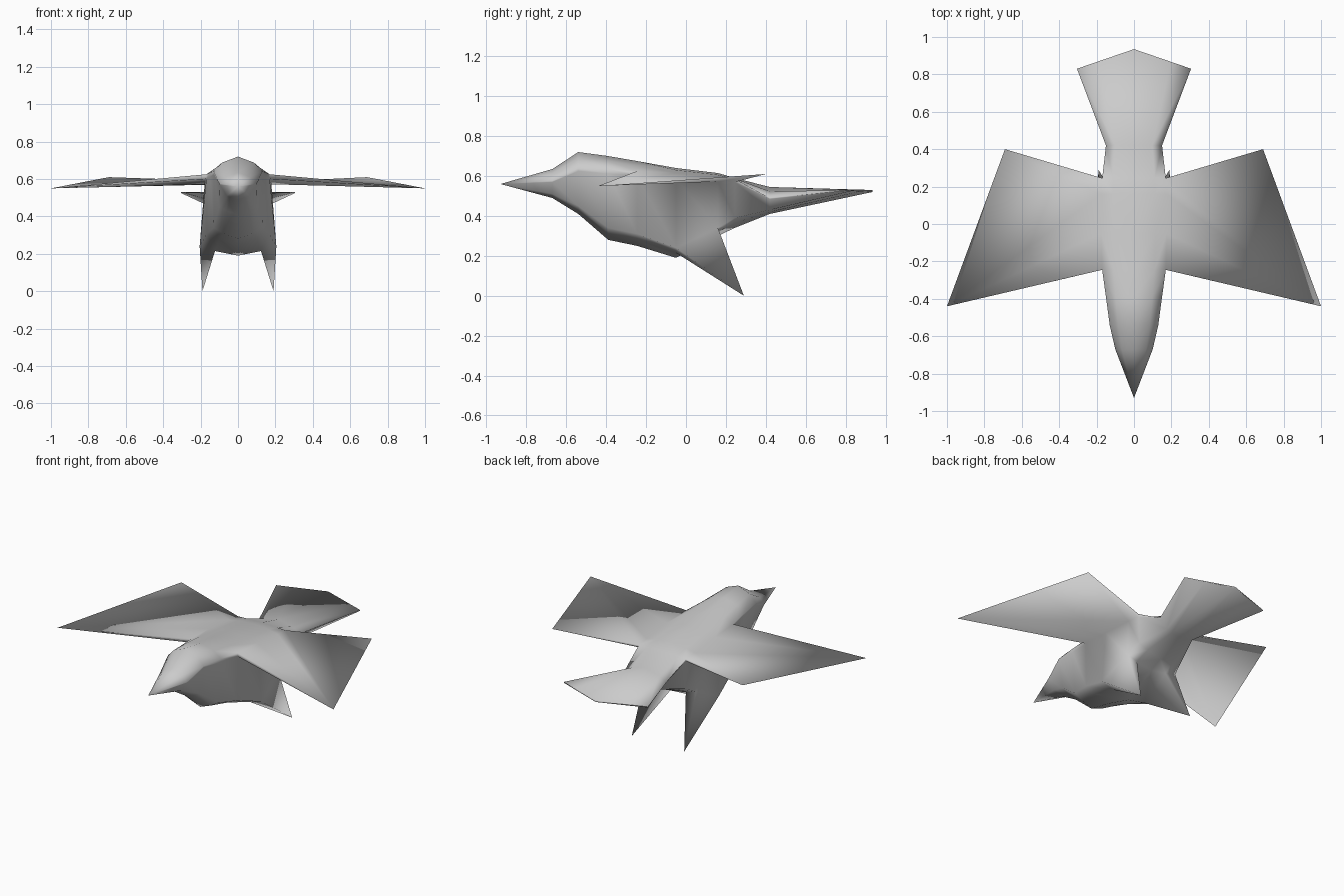
import bpy
import bmesh

cube = bpy.data.objects.get("Cube")
if cube:
    bpy.data.objects.remove(cube, do_unlink=True)

# Plumage colour
grey = bpy.data.materials.new("plain grey")
grey.use_nodes = True
colour = (0.6, 0.6, 0.6, 1)
grey.diffuse_color = colour
grey.node_tree.nodes["Principled BSDF"].inputs["Base Color"].default_value = colour

# Body sections: y, top z, shoulder x, shoulder z, flank x, flank z, belly z
SECTIONS = [
    (-.67, .635, .10, .575, .06, .51, .49),
    (-.54, .72, .13, .64, .10, .45, .41),
    (-.39, .70, .15, .635, .13, .34, .28),
    (-.245, .675, .17, .625, .165, .31, .25),
    (-.05, .64, .175, .615, .205, .24, .19),
    (.16, .615, .175, .592, .185, .34, .30),
    (.245, .59, .17, .585, .165, .39, .34),
    (.42, .545, .15, .49, .10, .43, .41),
    (.935, .53, .305, .53, .305, .525, .52),
]
TOP, UPPER, WING_TOP, WING_LOW, FLANK, KEEL, BELLY = range(7)
WING_START, WING_END, LEG = 3, 6, 4
TAIL = len(SECTIONS) - 1
TAIL_SWEEP = .344

bm = bmesh.new()


def half_profile(section):
    """Points from the back ridge to the belly line on one side."""
    y, top, sx, sz, fx, fz, belly = section
    return [(0, top), (.65 * sx, (top + sz) / 2 + .1 * (top - sz)), (sx, sz),
            (sx + .08 * (fx - sx), sz + .08 * (fz - sz)),
            (fx, fz), (.6 * fx, (fz + belly) / 2), (0, belly)]


# Rows of shared vertices for both sides, keyed by side
rows = {1: [], -1: []}
for i, section in enumerate(SECTIONS):
    sweep = TAIL_SWEEP if i == TAIL else 0
    left, right = [], []
    for x, z in half_profile(section):
        y = section[0] - sweep * x
        v = bm.verts.new((x, y, z))
        left.append(v)
        right.append(bm.verts.new((-x, y, z)) if x else v)
    rows[1].append(left)
    rows[-1].append(right)

beak = bm.verts.new((0, -.93, .56))

for side, row in rows.items():
    # Beak
    for a, b in zip(row[0], row[0][1:]):
        bm.faces.new((beak, a, b))
    # Body skin, left open where the wing and leg grow out
    for i in range(TAIL):
        for k in range(BELLY):
            wing_gap = k == WING_TOP and WING_START <= i < WING_END
            leg_gap = k == FLANK and i == LEG
            if not (wing_gap or leg_gap):
                bm.faces.new((row[i][k], row[i + 1][k],
                              row[i + 1][k + 1], row[i][k + 1]))
    # Wing: a wedge thinning to a sharp outer edge
    front = bm.verts.new((side, -.44, .55))
    rear = bm.verts.new((side * .69, .40, .61))
    span = row[WING_START:WING_END + 1]
    for k in (WING_TOP, WING_LOW):
        bm.faces.new([r[k] for r in span] + [rear, front])
    for r, tip in ((span[0], front), (span[-1], rear)):
        bm.faces.new((r[WING_TOP], r[WING_LOW], tip))
    # Leg: a spike swept backwards
    foot = bm.verts.new((side * .19, .29, 0))
    a, b = row[LEG], row[LEG + 1]
    loop = [a[FLANK], b[FLANK], b[KEEL], a[KEEL]]
    for p, q in zip(loop, loop[1:] + loop[:1]):
        bm.faces.new((p, q, foot))

# Thin trailing edge of the tail
for row in rows.values():
    bm.faces.new(row[TAIL])

bmesh.ops.recalc_face_normals(bm, faces=bm.faces)
for f in bm.faces:
    f.smooth = True
mesh = bpy.data.meshes.new("bird_body")
bm.to_mesh(mesh)
bm.free()
mesh.materials.append(grey)
bpy.context.collection.objects.link(bpy.data.objects.new("bird_body", mesh))
